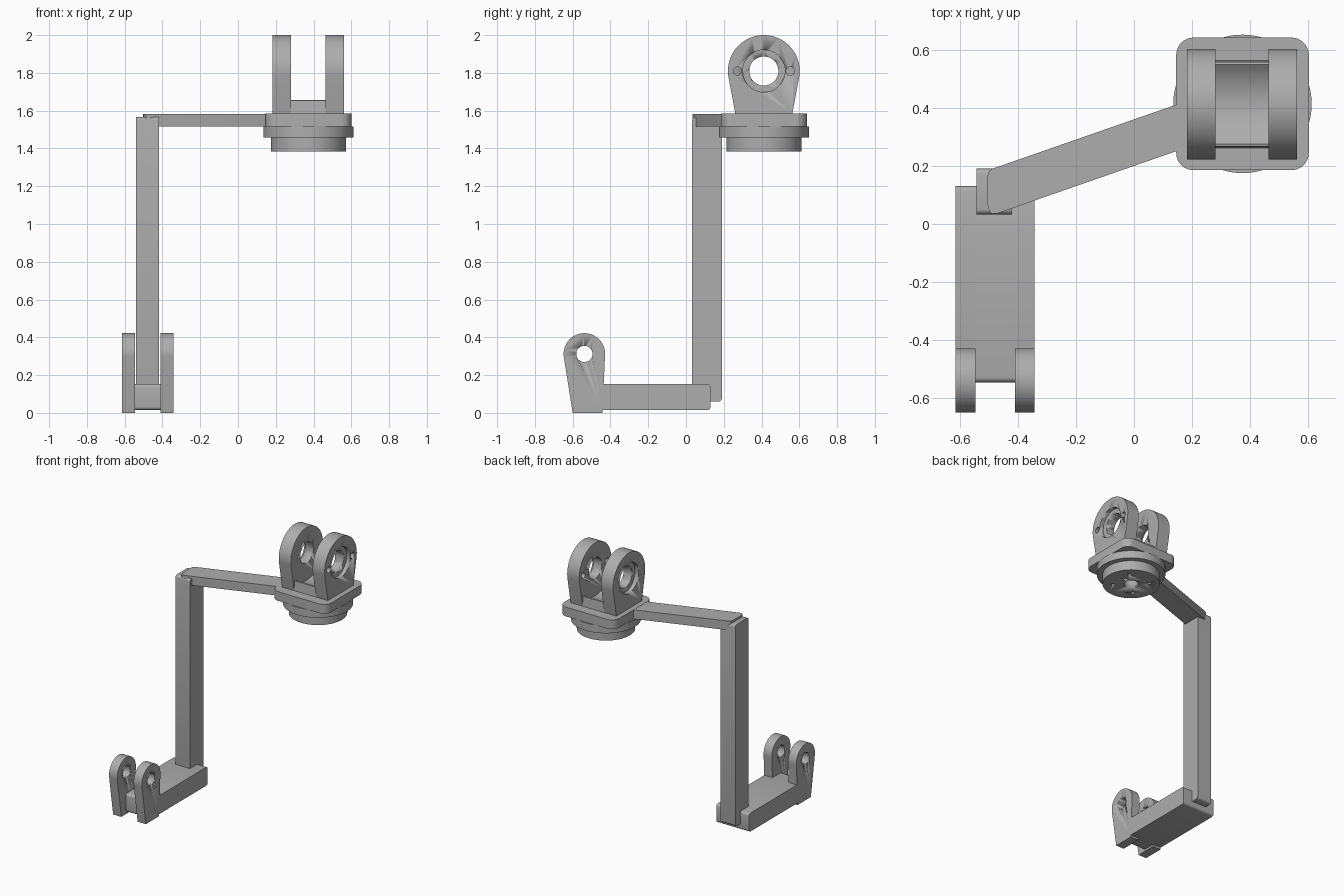
import bpy, bmesh, math
from mathutils import Vector

if "Cube" in bpy.data.objects:
    bpy.data.objects.remove(bpy.data.objects["Cube"])

grey = bpy.data.materials.new("plain grey")
grey.diffuse_color = (0.42, 0.42, 0.42, 1)
grey.use_nodes = True
grey.node_tree.nodes["Principled BSDF"].inputs["Base Color"].default_value = grey.diffuse_color


def finish(name, bm, smooth=True):
    bmesh.ops.recalc_face_normals(bm, faces=bm.faces)
    me = bpy.data.meshes.new(name)
    bm.to_mesh(me)
    bm.free()
    me.materials.append(grey)
    ob = bpy.data.objects.new(name, me)
    bpy.context.collection.objects.link(ob)
    if smooth:
        bpy.ops.object.select_all(action='DESELECT')
        ob.select_set(True)
        bpy.context.view_layer.objects.active = ob
        bpy.ops.object.shade_smooth_by_angle(angle=math.radians(25))
    return ob


def prism(name, pts, axis, lo, hi):
    """Extrude a (y, z) outline along x, or an (x, y) outline along z."""
    bm = bmesh.new()
    place = (lambda p: (lo, *p)) if axis == 'x' else (lambda p: (*p, lo))
    face = bm.faces.new([bm.verts.new(place(p)) for p in pts])
    new = bmesh.ops.extrude_face_region(bm, geom=[face])['geom']
    step = Vector((hi - lo, 0, 0) if axis == 'x' else (0, 0, hi - lo))
    bmesh.ops.translate(bm, vec=step, verts=[v for v in new if isinstance(v, bmesh.types.BMVert)])
    return finish(name, bm)


def arc(c, r, a0, a1, n):
    return [(c[0] + r * math.cos(math.radians(a0 + (a1 - a0) * i / n)),
             c[1] + r * math.sin(math.radians(a0 + (a1 - a0) * i / n))) for i in range(n + 1)]


def circle(c, r, n=48):
    return arc(c, r, 0, 360, n)[:-1]


def round_rect(x0, x1, y0, y1, r, n=8):
    corners = [(x1 - r, y1 - r), (x0 + r, y1 - r), (x0 + r, y0 + r), (x1 - r, y0 + r)]
    return [p for i, c in enumerate(corners) for p in arc(c, r, 90 * i, 90 * i + 90, n)]


def cut(target, cutter):
    mod = target.modifiers.new("hole", 'BOOLEAN')
    mod.operation, mod.solver, mod.object = 'DIFFERENCE', 'EXACT', cutter
    bpy.context.view_layer.objects.active = target
    bpy.ops.object.modifier_apply(modifier=mod.name)
    bpy.data.objects.remove(cutter)


def lug(name, c, r, foot, z0, x0, x1, hole):
    """Tapered ear with a round top and a pin hole."""
    pts = [(foot[1], z0)] + arc(c, r, -8, 188, 40) + [(foot[0], z0)]
    ob = prism(name, pts, 'x', x0, x1)
    cut(ob, prism("cutter", circle(c, hole), 'x', x0 - 0.05, x1 + 0.05))
    return ob


# Lower clevis and foot bar
low = (-0.538, 0.312)
for side, x0, x1 in (("left", -0.613, -0.545), ("right", -0.41, -0.342)):
    lug("lower_lug_" + side, low, 0.11, (-0.6, -0.443), 0, x0, x1, 0.043)
prism("foot_bar", round_rect(-0.545, 0.13, 0.015, 0.153, 0.018, 4), 'x', -0.545, -0.41)
prism("foot_bar_wide", round_rect(-0.47, 0.13, 0.015, 0.153, 0.018, 4), 'x', -0.613, -0.342)

# Upright and sloping arm
prism("upright", round_rect(0.033, 0.19, 0.06, 1.567, 0.018, 4), 'x', -0.541, -0.419)
prism("arm", [(-0.487, 0.19), (-0.498, 0.182), (-0.503, 0.168), (-0.503, 0.065), (-0.498, 0.045),
              (-0.487, 0.035), (-0.47, 0.036), (0.17, 0.259), (0.17, 0.419)], 'z', 1.515, 1.583)

# Swivel head: plate, flange and hub
head = (0.373, 0.413)
prism("head_plate", round_rect(0.145, 0.601, 0.185, 0.641, 0.06), 'z', 1.515, 1.584)
prism("flange", circle(head, 0.238, 64), 'z', 1.458, 1.515)
hub = prism("hub", circle(head, 0.198, 64), 'z', 1.385, 1.458)
cut(hub, prism("cutter", circle(head, 0.05, 32), 'z', 1.3, 1.44))
for p in arc(head, 0.125, 45, 315, 3):
    cut(hub, prism("cutter", circle(p, 0.013, 16), 'z', 1.3, 1.43))

# Upper clevis with counterbored outer faces
top = (0.412, 1.81)
for side, x0, x1, b0, b1 in (("left", 0.182, 0.281, 0.1, 0.212), ("right", 0.462, 0.561, 0.531, 0.65)):
    ob = lug("upper_lug_" + side, top, 0.19, (0.261, 0.563), 1.584, x0, x1, 0.077)
    cut(ob, prism("cutter", circle(top, 0.112), 'x', b0, b1))
    if side == "right":
        for dy in (-0.14, 0.14):
            cut(ob, prism("cutter", circle((top[0] + dy, top[1]), 0.022, 20), 'x', 0.4, 0.65))

# Concave saddle between the upper lugs
prism("saddle", [(0.261, 1.584), (0.267, 1.655)] + arc(top, 0.205, 228, 312, 16)
      + [(0.557, 1.655), (0.563, 1.584)], 'x', 0.281, 0.462)
